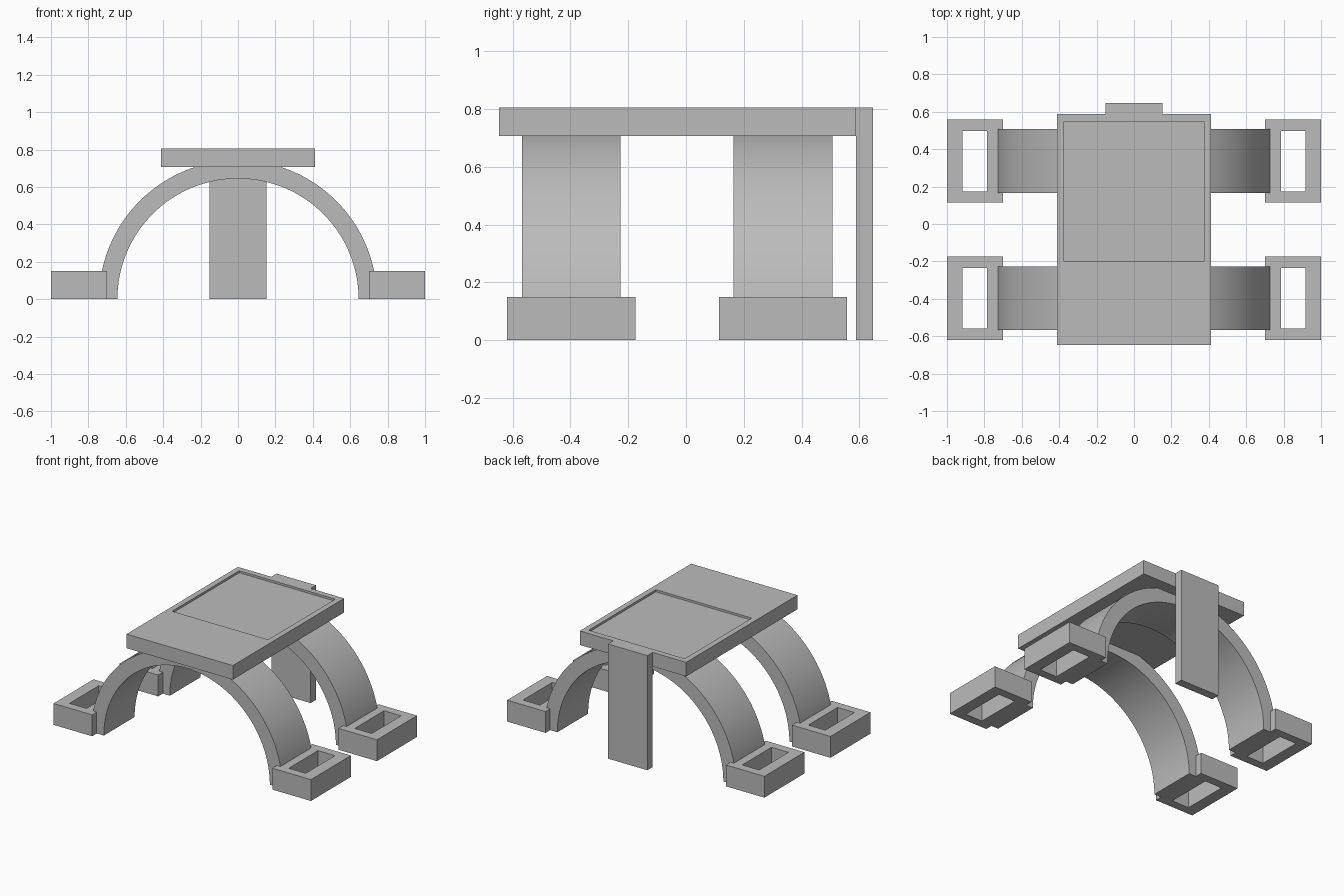
import bpy, bmesh, math

cube = bpy.data.objects.get("Cube")
if cube:
    bpy.data.objects.remove(cube, do_unlink=True)

grey = bpy.data.materials.new("plain grey")
grey.use_nodes = True
colour = (0.5, 0.5, 0.5, 1)
grey.diffuse_color = colour
grey.node_tree.nodes["Principled BSDF"].inputs["Base Color"].default_value = colour


def finish(name, bm):
    """Turn a bmesh into a named grey object."""
    bmesh.ops.recalc_face_normals(bm, faces=bm.faces)
    mesh = bpy.data.meshes.new(name)
    bm.to_mesh(mesh)
    bm.free()
    mesh.materials.append(grey)
    obj = bpy.data.objects.new(name, mesh)
    bpy.context.collection.objects.link(obj)
    return obj


def box(name, x, y, z):
    """Box from (low, high) ranges on each axis."""
    bm = bmesh.new()
    bmesh.ops.create_cube(bm, size=1)
    for v in bm.verts:
        v.co = [sum(r) / 2 + c * (r[1] - r[0]) for r, c in zip((x, y, z), v.co)]
    return finish(name, bm)


def cut(target, x, y, z):
    """Subtract a box from the target."""
    cutter = box(target.name + "_cutter", x, y, z)
    cutter.hide_render = True
    mod = target.modifiers.new("cut", 'BOOLEAN')
    mod.object = cutter
    mod.solver = 'EXACT'
    bpy.context.view_layer.objects.active = target
    bpy.ops.object.modifier_apply(modifier=mod.name)
    bpy.data.objects.remove(cutter, do_unlink=True)


def arch(name, inner, outer, y, steps=64):
    """Half ring standing on the ground, extruded along y."""
    bm = bmesh.new()
    angles = [math.pi * i / steps for i in range(steps + 1)]
    rim = [(outer, a) for a in angles] + [(inner, a) for a in reversed(angles)]
    verts = [bm.verts.new((r * math.cos(a), y[0], r * math.sin(a))) for r, a in rim]
    face = bm.faces.new(verts)
    moved = bmesh.ops.extrude_face_region(bm, geom=[face])["geom"]
    bmesh.ops.translate(bm, vec=(0, y[1] - y[0], 0),
                        verts=[g for g in moved if isinstance(g, bmesh.types.BMVert)])
    obj = finish(name, bm)
    bpy.ops.object.select_all(action='DESELECT')
    obj.select_set(True)
    bpy.context.view_layer.objects.active = obj
    bpy.ops.object.shade_smooth_by_angle(angle=math.radians(30))


# Seat plate with a shallow recess towards the back
plate = box("top_plate", (-0.413, 0.413), (-0.647, 0.588), (0.706, 0.805))
cut(plate, (-0.373, 0.373), (-0.198, 0.547), (0.79, 0.9))

# Support post behind the plate
box("back_post", (-0.153, 0.153), (0.588, 0.647), (0, 0.805))

# Two arches, each ending in a pair of hollow feet
for place, y in (("front", -0.397), ("back", 0.336)):
    arch(place + "_arch", 0.645, 0.743, (y - 0.171, y + 0.171))
    for side, s in (("left", 1), ("right", -1)):
        foot = box(f"{place}_{side}_foot", sorted((s * 0.7, s)),
                   (y - 0.222, y + 0.222), (0, 0.15))
        cut(foot, sorted((s * 0.786, s * 0.918)), (y - 0.162, y + 0.162), (-0.1, 0.3))
